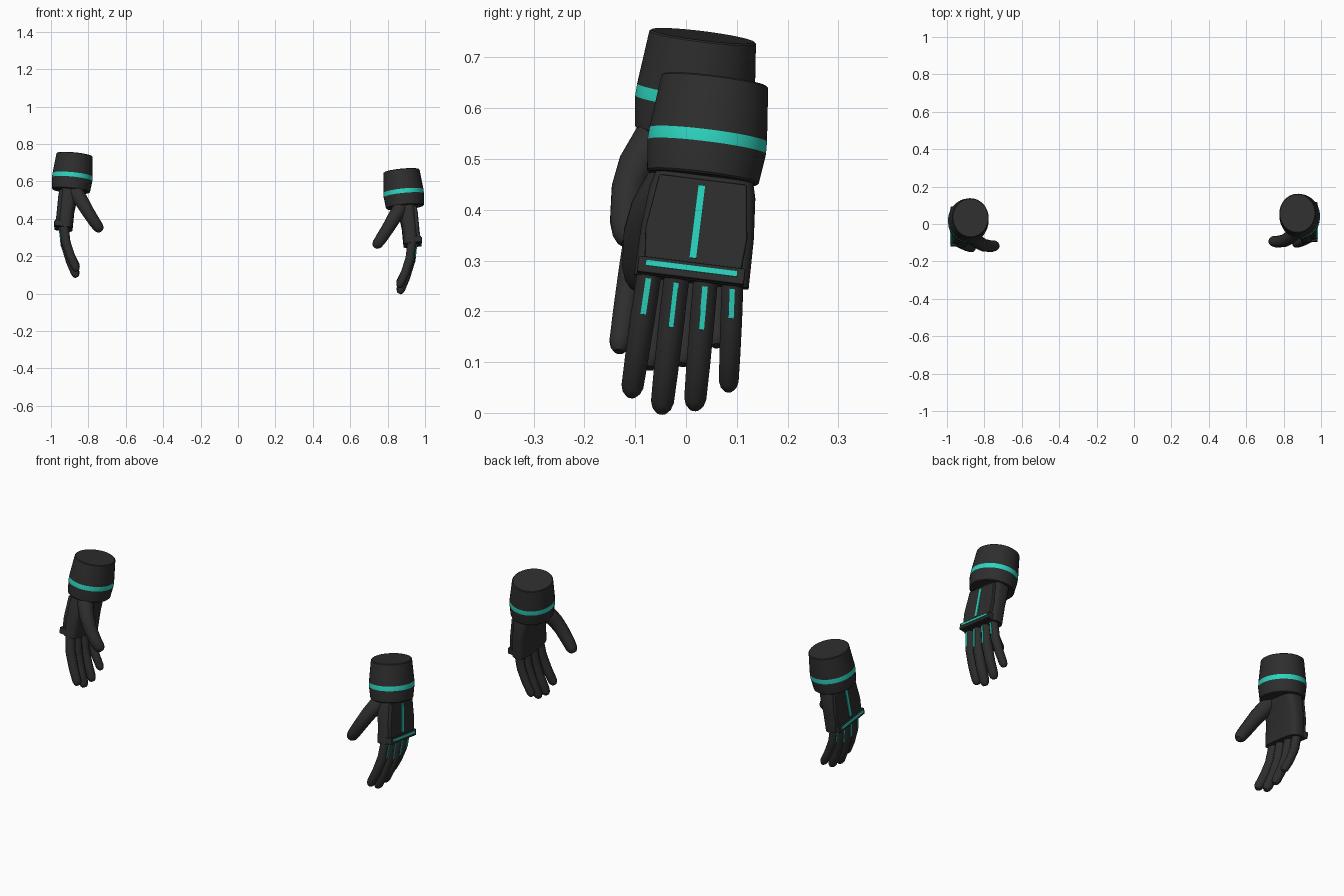
import bpy, bmesh, math
from mathutils import Vector

cube = bpy.data.objects.get("Cube")
if cube:
    bpy.data.objects.remove(cube, do_unlink=True)


def material(name, color):
    m = bpy.data.materials.new(name)
    m.use_nodes = True
    m.diffuse_color = color
    m.node_tree.nodes["Principled BSDF"].inputs["Base Color"].default_value = color
    return m


DARK = material("charcoal", (0.027, 0.027, 0.027, 1))
TEAL = material("teal", (0.026, 0.66, 0.52, 1))

# Hand frame: origin at the wrist, W across to the little finger,
# N out of the back of the hand, D down towards the fingertips
ORIGIN = Vector((0.893, 0.033, 0.462))
D = Vector((0.1, -0.125, -1)).normalized()
W = Vector((0, 1, -0.125)).normalized()
N = W.cross(D) * -1
if N.x < 0:
    N = -N


def place(w, n, d):
    return ORIGIN + W * w + N * n + D * d


def finish(name, bm, side, mats, smooth):
    """Move to the chosen side of the pair and make the object."""
    shift = Vector((0, 0, 0)) if side > 0 else Vector((0, -0.024, 0.087))
    for v in bm.verts:
        v.co = Vector((v.co.x * side, v.co.y, v.co.z)) + shift
    bmesh.ops.recalc_face_normals(bm, faces=bm.faces)
    mesh = bpy.data.meshes.new(name)
    bm.to_mesh(mesh)
    bm.free()
    for m in mats:
        mesh.materials.append(m)
    obj = bpy.data.objects.new(("left_" if side > 0 else "right_") + name, mesh)
    bpy.context.collection.objects.link(obj)
    if smooth:
        bpy.ops.object.select_all(action="DESELECT")
        obj.select_set(True)
        bpy.context.view_layer.objects.active = obj
        bpy.ops.object.shade_smooth_by_angle(angle=math.radians(35))
    return obj


def tube(name, side, rings, sides=12, power=2, band=None):
    """Skin rings of (w, n, d, half width, half depth); band is the teal ring."""
    bm = bmesh.new()
    centres = [place(*r[:3]) for r in rings]
    loops = []
    for i, r in enumerate(rings):
        tangent = (centres[min(i + 1, len(rings) - 1)] - centres[max(i - 1, 0)]).normalized()
        u = (W - tangent * W.dot(tangent)).normalized()
        v = tangent.cross(u)
        loop = []
        for k in range(sides):
            a = (k + 0.5) * math.tau / sides
            c, s = math.cos(a), math.sin(a)
            x = math.copysign(abs(c) ** (2 / power), c) * r[3]
            y = math.copysign(abs(s) ** (2 / power), s) * r[4]
            loop.append(bm.verts.new(centres[i] + u * x + v * y))
        loops.append(loop)
    for i in range(len(loops) - 1):
        for k in range(sides):
            j = (k + 1) % sides
            f = bm.faces.new((loops[i][k], loops[i][j], loops[i + 1][j], loops[i + 1][k]))
            f.material_index = int(i == band)
    bm.faces.new(loops[0])
    bm.faces.new(loops[-1])
    return finish(name, bm, side, [DARK, TEAL], True)


def slab(name, side, outline, low, high, mat, slope=0, bevel=0):
    """Prism over an outline of (w, d); slope tilts it along the hand."""
    bm = bmesh.new()
    d0 = outline[0][1]
    rows = [[bm.verts.new(place(w, h + slope * (d - d0), d)) for w, d in outline]
            for h in (low, high)]
    count = len(outline)
    for k in range(count):
        j = (k + 1) % count
        bm.faces.new((rows[0][k], rows[0][j], rows[1][j], rows[1][k]))
    for row in rows:
        bm.faces.new(row)
    obj = finish(name, bm, side, [mat], False)
    if bevel:
        mod = obj.modifiers.new("soft_edges", "BEVEL")
        mod.width = bevel
        mod.segments = 2
    return obj


def box(w, d0, d1):
    return [(-w, d0), (w, d0), (w, d1), (-w, d1)]


# Finger name, root w, tip w, tip d, radius, stripe start, stripe end
FINGERS = [
    ("index_finger", -0.081, -0.087, 0.437, 0.025, 0.214, 0.284),
    ("middle_finger", -0.027, -0.024, 0.462, 0.026, 0.216, 0.303),
    ("ring_finger", 0.030, 0.040, 0.447, 0.025, 0.216, 0.300),
    ("little_finger", 0.083, 0.102, 0.402, 0.022, 0.214, 0.270),
]
ROOT = 0.19
BEND = [(0, 0.02), (0.4, -0.002), (0.7, -0.035), (0.92, -0.066), (0.97, -0.073), (1, -0.078)]
TAPER = [1, 1, 0.96, 0.9, 0.72, 0.42]

for side in (1, -1):
    # Cuff with its teal band
    profile = [(-0.196, 0.102), (-0.193, 0.106), (-0.087, 0.117), (-0.063, 0.118),
               (-0.004, 0.111), (0, 0.107)]
    tube("cuff", side, [(0, 0, d, r, r * 0.92) for d, r in profile], 40, band=2)

    # Palm
    palm = [(-0.02, 0.005, 0.092, 0.052), (0.03, 0.009, 0.105, 0.047),
            (0.11, 0.014, 0.112, 0.043), (0.207, 0.012, 0.114, 0.041)]
    tube("palm", side, [(0.003, n, d, w, t) for d, n, w, t in palm], 32, power=3.6)

    # Back plate, knuckle bar and their stripes
    shield = [(-0.086, 0.008), (0.088, 0.008), (0.102, 0.115), (0.097, 0.19),
              (-0.093, 0.19), (-0.1, 0.115)]
    slab("back_plate", side, shield, 0.035, 0.062, DARK, bevel=0.004)
    slab("back_stripe", side, box(0.0075, 0.02, 0.165), 0.060, 0.065, TEAL)
    slab("knuckle_bar", side, box(0.106, 0.174, 0.206), 0.03, 0.069, DARK, bevel=0.003)
    slab("knuckle_stripe", side, box(0.091, 0.180, 0.192), 0.067, 0.073, TEAL)

    # Fingers with stripes on the first joint
    for name, w0, w1, tip, r, s0, s1 in FINGERS:
        length = tip - ROOT
        rings = [(w0 + (w1 - w0) * t, n, ROOT + length * t, r * k, r * k)
                 for (t, n), k in zip(BEND, TAPER)]
        tube(name, side, rings)
        slope = (BEND[1][1] - BEND[0][1]) / (BEND[1][0] * length)
        top = BEND[0][1] + slope * (s0 - ROOT) + r * 0.985
        mid = [w0 + (w1 - w0) * (d - ROOT) / length for d in (s0, s1)]
        h = 0.0055
        outline = [(mid[0] - h, s0), (mid[0] + h, s0), (mid[1] + h, s1), (mid[1] - h, s1)]
        slab(name + "_stripe", side, outline, top - 0.003, top + 0.003, TEAL, slope)

    # Thumb
    thumb = [(-0.045, -0.005, -0.02, 0.036), (-0.072, -0.032, 0.02, 0.041),
             (-0.098, -0.068, 0.068, 0.037), (-0.108, -0.1, 0.113, 0.034),
             (-0.106, -0.147, 0.172, 0.031), (-0.1, -0.168, 0.195, 0.028),
             (-0.098, -0.178, 0.205, 0.022), (-0.096, -0.184, 0.211, 0.013)]
    tube("thumb", side, [(w, n, d, r, r) for w, n, d, r in thumb], 14)
